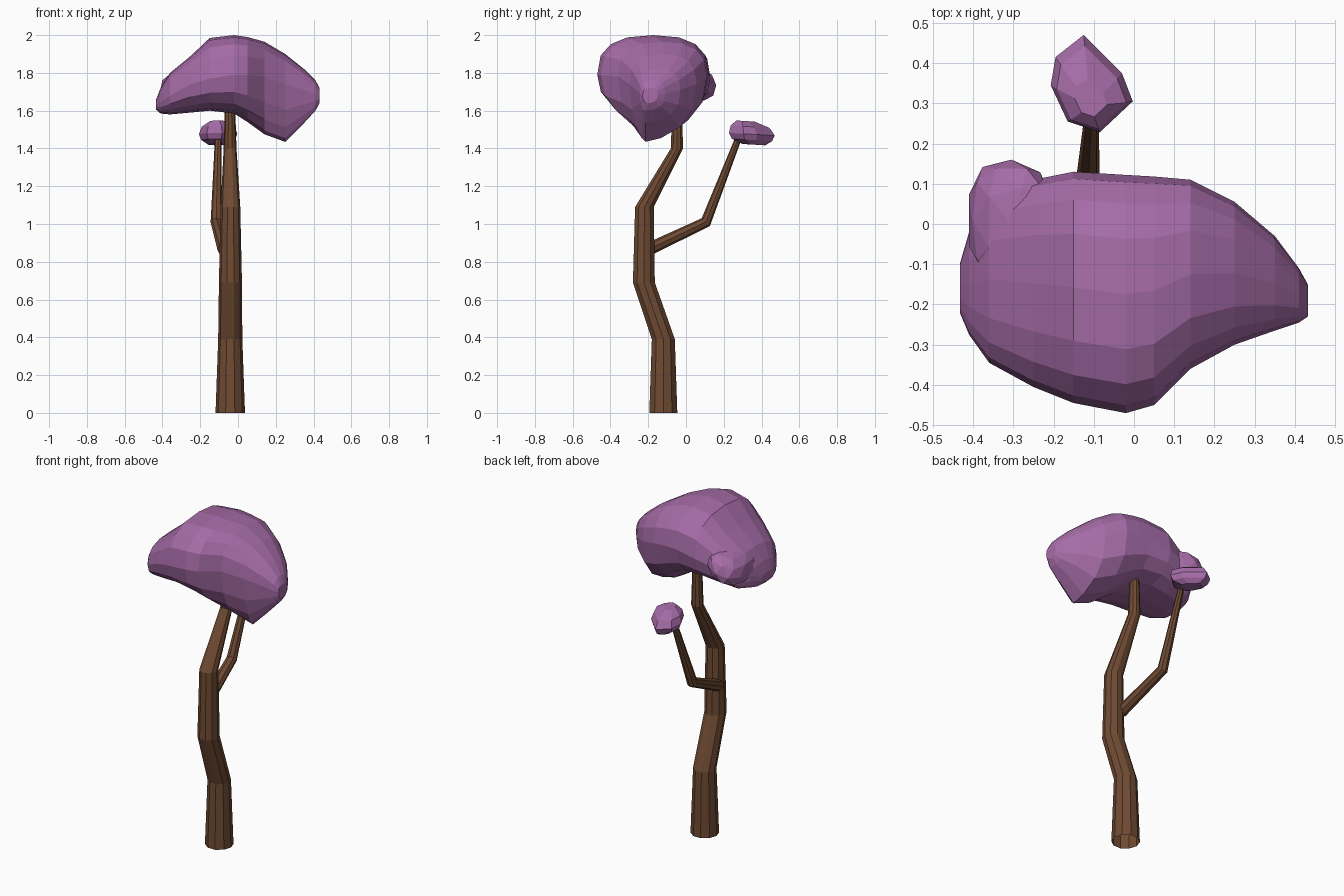
import bpy, bmesh, math
from mathutils import Vector

if "Cube" in bpy.data.objects:
    bpy.data.objects.remove(bpy.data.objects["Cube"])


def material(name, color):
    m = bpy.data.materials.new(name)
    m.diffuse_color = (*color, 1)
    m.use_nodes = True
    m.node_tree.nodes["Principled BSDF"].inputs["Base Color"].default_value = m.diffuse_color
    return m


BARK = material("bark", (0.16, 0.07, 0.033))
LEAF = material("leaf", (0.38, 0.15, 0.39))


def finish(bm, name, mat):
    bmesh.ops.recalc_face_normals(bm, faces=bm.faces)
    me = bpy.data.meshes.new(name)
    bm.to_mesh(me)
    bm.free()
    me.materials.append(mat)
    ob = bpy.data.objects.new(name, me)
    bpy.context.collection.objects.link(ob)
    return ob


def loft(bm, rings, cap_start=True, cap_end=True):
    vs = [[bm.verts.new(p) for p in r] for r in rings]
    n = len(vs[0])
    for a, b in zip(vs, vs[1:]):
        for i in range(n):
            j = (i + 1) % n
            bm.faces.new((a[i], a[j], b[j], b[i]))
    if cap_start:
        bm.faces.new(vs[0])
    if cap_end:
        bm.faces.new(vs[-1])


def power(v, e):
    return math.copysign(abs(v) ** e, v)


def limb(name, path, sides, tilt):
    """Tapered tube through (x, y, z, radius); tilt turns rings along the path."""
    pts = [Vector(p[:3]) for p in path]
    rings = []
    for k, p in enumerate(pts):
        d = Vector((0, 0, 1))
        if tilt:
            ahead = (pts[min(k + 1, len(pts) - 1)] - p).normalized()
            behind = (p - pts[max(k - 1, 0)]).normalized()
            d = (ahead + behind).normalized()
        v = d.cross(Vector((1, 0, 0))).normalized()
        u = v.cross(d)
        r = path[k][3]
        rings.append([p + r * (math.cos(a) * u + math.sin(a) * v)
                      for a in (2 * math.pi * i / sides for i in range(sides))])
    bm = bmesh.new()
    loft(bm, rings, cap_start=False)
    return finish(bm, name, BARK)


# Trunk and side branch
limb("trunk", [(-0.041, -0.12, 0, 0.078), (-0.041, -0.12, 0.39, 0.064),
               (-0.04, -0.223, 0.69, 0.061), (-0.04, -0.22, 1.09, 0.052),
               (-0.042, -0.048, 1.40, 0.034), (-0.042, -0.047, 1.66, 0.026)],
     10, False)
limb("branch", [(-0.075, -0.20, 0.865, 0.034), (-0.115, 0.105, 1.01, 0.030),
                (-0.105, 0.28, 1.46, 0.017)], 8, True)

# Main canopy: cross-sections along x
# (x, ymin, ymax, ybottom, zmin, zmid, zmax, lower roundness)
SECTIONS = [
    (-0.433, -0.22, -0.10, -0.16, 1.605, 1.63, 1.66, 0.8),
    (-0.41, -0.275, -0.02, -0.16, 1.585, 1.645, 1.72, 0.8),
    (-0.36, -0.345, 0.07, -0.15, 1.58, 1.68, 1.80, 0.8),
    (-0.25, -0.405, 0.11, -0.15, 1.59, 1.74, 1.89, 0.8),
    (-0.15, -0.445, 0.13, -0.15, 1.60, 1.77, 1.985, 0.85),
    (-0.02, -0.47, 0.122, -0.17, 1.585, 1.79, 2.0, 0.85),
    (0.05, -0.45, 0.118, -0.18, 1.54, 1.79, 1.99, 0.95),
    (0.14, -0.36, 0.11, -0.205, 1.475, 1.78, 1.965, 1.15),
    (0.25, -0.30, 0.055, -0.215, 1.435, 1.74, 1.90, 1.3),
    (0.35, -0.265, -0.03, -0.215, 1.535, 1.71, 1.82, 1.1),
    (0.41, -0.245, -0.11, -0.215, 1.60, 1.69, 1.76, 0.9),
    (0.432, -0.23, -0.15, -0.20, 1.64, 1.68, 1.72, 0.9),
]


def section(x, y0, y1, yb, z0, zm, z1, low, n=16):
    ring = []
    for i in range(n):
        a = 2 * math.pi * i / n
        c, s = math.cos(a), round(math.sin(a), 6)
        c = power(round(c, 6), low if s < 0 else 0.8)
        s2 = power(s, 0.85 if s < 0 else 0.75)
        # the ring's axis leans towards the low point as it goes down
        mid = (y0 + y1) / 2
        half = (y1 - y0) / 2
        y = mid + c * half + max(0, -s) * (yb - mid) * (1 - abs(c))
        z = zm + s2 * ((z1 - zm) if s > 0 else (zm - z0))
        ring.append((x, y, z))
    return ring


bm = bmesh.new()
loft(bm, [section(*s) for s in SECTIONS])
finish(bm, "canopy", LEAF)

# Long lump along the back left of the canopy
bm = bmesh.new()
bmesh.ops.create_icosphere(bm, subdivisions=2, radius=1)
for v in bm.verts:
    x, y, z = (power(c, 0.8) for c in v.co)
    v.co = (-0.305 + 0.11 * x, 0.0 + 0.16 * y - 0.01 * x,
            1.735 + 0.085 * z + 0.03 * x)
finish(bm, "canopy_lump", LEAF)

# Small leaf clump on the branch: one outline stacked at several heights
OUTLINE = [(-0.125, 0.47), (-0.195, 0.415), (-0.207, 0.345), (-0.165, 0.255),
           (-0.085, 0.228), (-0.003, 0.305), (-0.03, 0.375)]
bm = bmesh.new()
rings = []
for z, k, dy in [(1.42, 0.5, 0.01), (1.445, 0.88, 0.0), (1.475, 1.0, 0.0),
                 (1.515, 0.85, -0.01), (1.545, 0.4, -0.035)]:
    rings.append([(-0.108 + (x + 0.108) * k, 0.35 + (y - 0.35) * k + dy,
                   z - 0.06 * (y - 0.35) * k) for x, y in OUTLINE])
loft(bm, rings)
finish(bm, "leaf_clump", LEAF)
